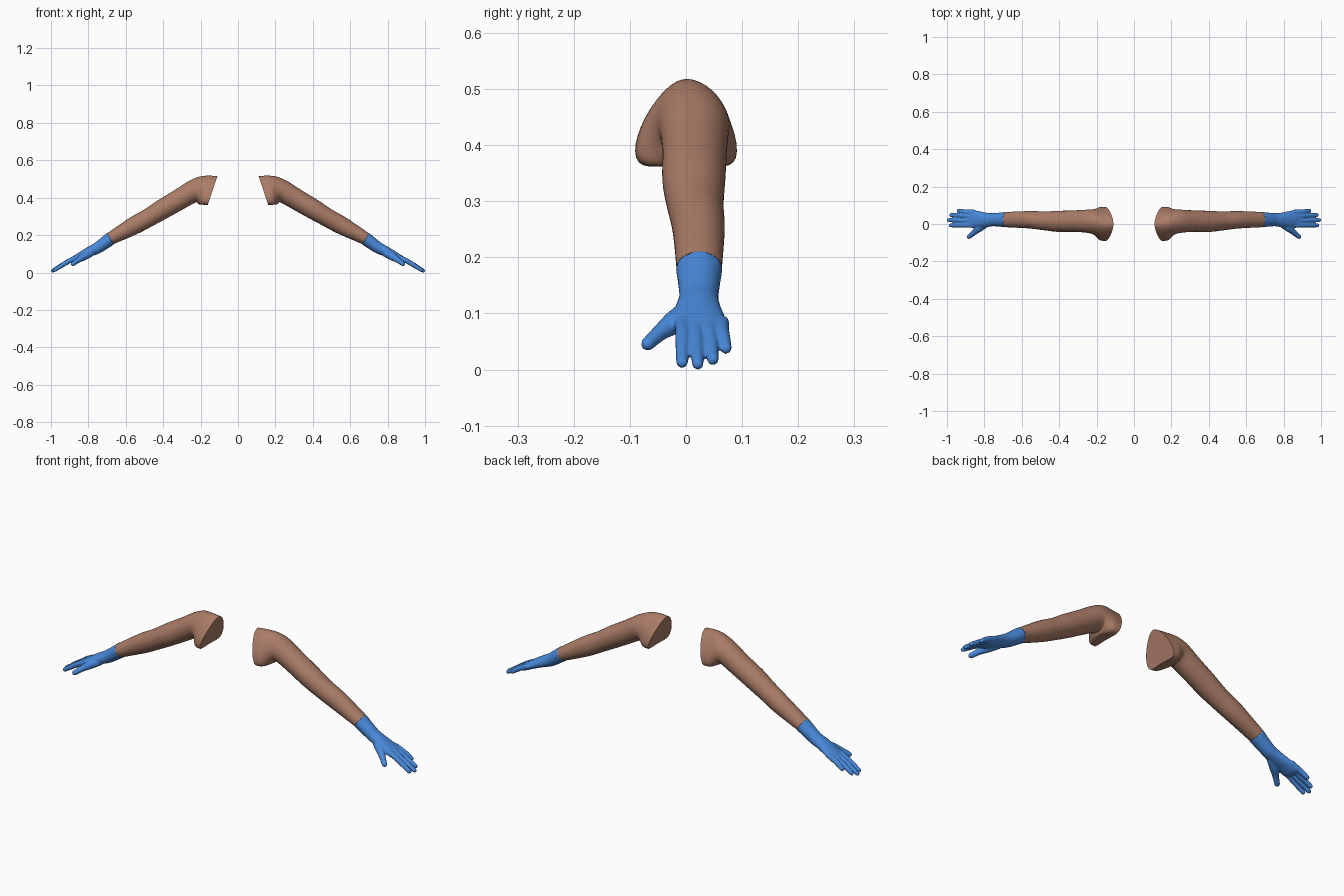
import bpy, bmesh, math
from mathutils import Vector

if "Cube" in bpy.data.objects:
    bpy.data.objects.remove(bpy.data.objects["Cube"])

def material(name, rgb):
    m = bpy.data.materials.new(name)
    m.diffuse_color = (*rgb, 1)
    m.use_nodes = True
    m.node_tree.nodes["Principled BSDF"].inputs["Base Color"].default_value = m.diffuse_color
    return m

SKIN = material("brown_skin", (0.40, 0.20, 0.135))
BLUE = material("glove_blue", (0.065, 0.25, 0.70))

def spline(rows, steps):
    """Catmull-Rom interpolation through rows of numbers."""
    out, n = [], len(rows)
    for i in range(n - 1):
        p0, p1, p2, p3 = rows[max(i - 1, 0)], rows[i], rows[i + 1], rows[min(i + 2, n - 1)]
        for s in range(steps):
            t = s / steps
            out.append([0.5 * (2 * b + (c - a) * t + (2 * a - 5 * b + 4 * c - d) * t * t
                        + (3 * b - a - 3 * c + d) * t ** 3) for a, b, c, d in zip(p0, p1, p2, p3)])
    return out + [list(rows[-1])]

def bridge(bm, rings):
    """Skin a row of closed rings and cap both ends."""
    loops = [[bm.verts.new(p) for p in r] for r in rings]
    n = len(loops[0])
    for a, b in zip(loops, loops[1:]):
        for i in range(n):
            bm.faces.new((a[i], a[(i + 1) % n], b[(i + 1) % n], b[i]))
    bm.faces.new(loops[0])
    bm.faces.new(loops[-1])

def limb_ring(row, n=40):
    """Ring from top point, bottom point, y range, flare and armpit notch."""
    tx, tz, bx, bz, y0, y1, flare, notch = row
    pts = []
    for i in range(n):
        a = 2 * math.pi * i / n
        s, v = math.sin(a), math.sin(a)
        if s < 0:
            v *= 1 - notch * s * s
        pts.append(((tx + bx) / 2 + v * (tx - bx) / 2,
                    (y0 + y1) / 2 + math.cos(a) * (1 - flare * s) * (y1 - y0) / 2,
                    (tz + bz) / 2 + v * (tz - bz) / 2))
    return pts

def tube(bm, rows, n=14):
    """Round-ended tapered tube through (x, y, z, radius) rows."""
    path = spline(rows, 6)
    pts = [Vector(p[:3]) for p in path]
    rad = [p[3] for p in path]
    d = (pts[-1] - pts[-2]).normalized()
    end, r = pts[-1], rad[-1]
    for k in (25, 50, 70, 85):
        a = math.radians(k)
        pts.append(end + d * r * math.sin(a))
        rad.append(r * math.cos(a))
    rings = []
    for i, p in enumerate(pts):
        t = (pts[min(i + 1, len(pts) - 1)] - pts[max(i - 1, 0)]).normalized()
        u = t.cross(Vector((0, 0, 1))).normalized()
        w = u.cross(t)
        rings.append([p + rad[i] * (u * math.cos(q) + w * math.sin(q))
                      for q in (2 * math.pi * j / n for j in range(n))])
    bridge(bm, rings)

def finish(name, bm, mat, modifiers=()):
    bmesh.ops.recalc_face_normals(bm, faces=bm.faces)
    me = bpy.data.meshes.new(name)
    bm.to_mesh(me)
    bm.free()
    me.materials.append(mat)
    ob = bpy.data.objects.new(name, me)
    bpy.context.collection.objects.link(ob)
    for kind, settings in modifiers:
        m = ob.modifiers.new(kind.title(), kind)
        for k, v in settings.items():
            setattr(m, k, v)
    ob.modifiers.new("Mirror", 'MIRROR').use_mirror_merge = False
    for o in bpy.context.selected_objects:
        o.select_set(False)
    ob.select_set(True)
    bpy.context.view_layer.objects.active = ob
    bpy.ops.object.convert(target='MESH')
    bpy.ops.object.shade_smooth_by_angle(angle=math.radians(50))

# bare arms: shoulder cut with chest and back flaps, down to the cuff
ARM = [
    (.110, .515, .175, .320, -.086, .086, .35, .45),
    (.160, .518, .200, .325, -.082, .086, .30, .40),
    (.210, .512, .212, .350, -.060, .080, .12, .20),
    (.265, .488, .225, .374, -.048, .077, .02, .02),
    (.340, .440, .290, .340, -.042, .073, 0, 0),
    (.430, .385, .380, .290, -.042, .070, 0, 0),
    (.500, .338, .455, .250, -.034, .067, 0, 0),
    (.580, .292, .535, .208, -.024, .069, 0, 0),
    (.700, .210, .665, .152, -.017, .064, 0, 0),
]
bm = bmesh.new()
bridge(bm, [limb_ring(r) for r in spline(ARM, 6)])
finish("arms", bm, SKIN)

# gloves: cuff, wrist and palm, then fingers fused in by remeshing
PALM = [
    (.700, .212, .664, .150, -.018, .065, 0, 0),
    (.765, .160, .735, .105, -.012, .058, 0, 0),
    (.805, .136, .780, .088, -.018, .061, 0, 0),
    (.850, .108, .830, .070, -.022, .071, 0, 0),
    (.890, .082, .875, .052, -.019, .077, 0, 0),
    (.903, .072, .895, .052, -.014, .074, 0, 0),
]
bm = bmesh.new()
bridge(bm, [limb_ring(r) for r in spline(PALM, 6)])
# knuckle y, tip x, tip y, tip z
for ky, tx, ty, tz in ((-.006, .980, -.007, .013), (.018, .990, .021, .010),
                       (.043, .977, .048, .018), (.064, .938, .071, .038)):
    tube(bm, [(.850, ky, .086, .013), (.895, ky, .066, .0135),
              ((.895 + tx) / 2, (ky + ty) / 2, (.068 + tz) / 2, .0125), (tx, ty, tz, .0105)])
# thumb
tube(bm, [(.785, .006, .105, .020), (.825, -.020, .085, .021),
          (.855, -.046, .066, .015), (.882, -.068, .046, .0125)])
finish("gloves", bm, BLUE, [
    ('REMESH', dict(mode='VOXEL', voxel_size=.0035)),
    ('SMOOTH', dict(factor=.5, iterations=4))])
